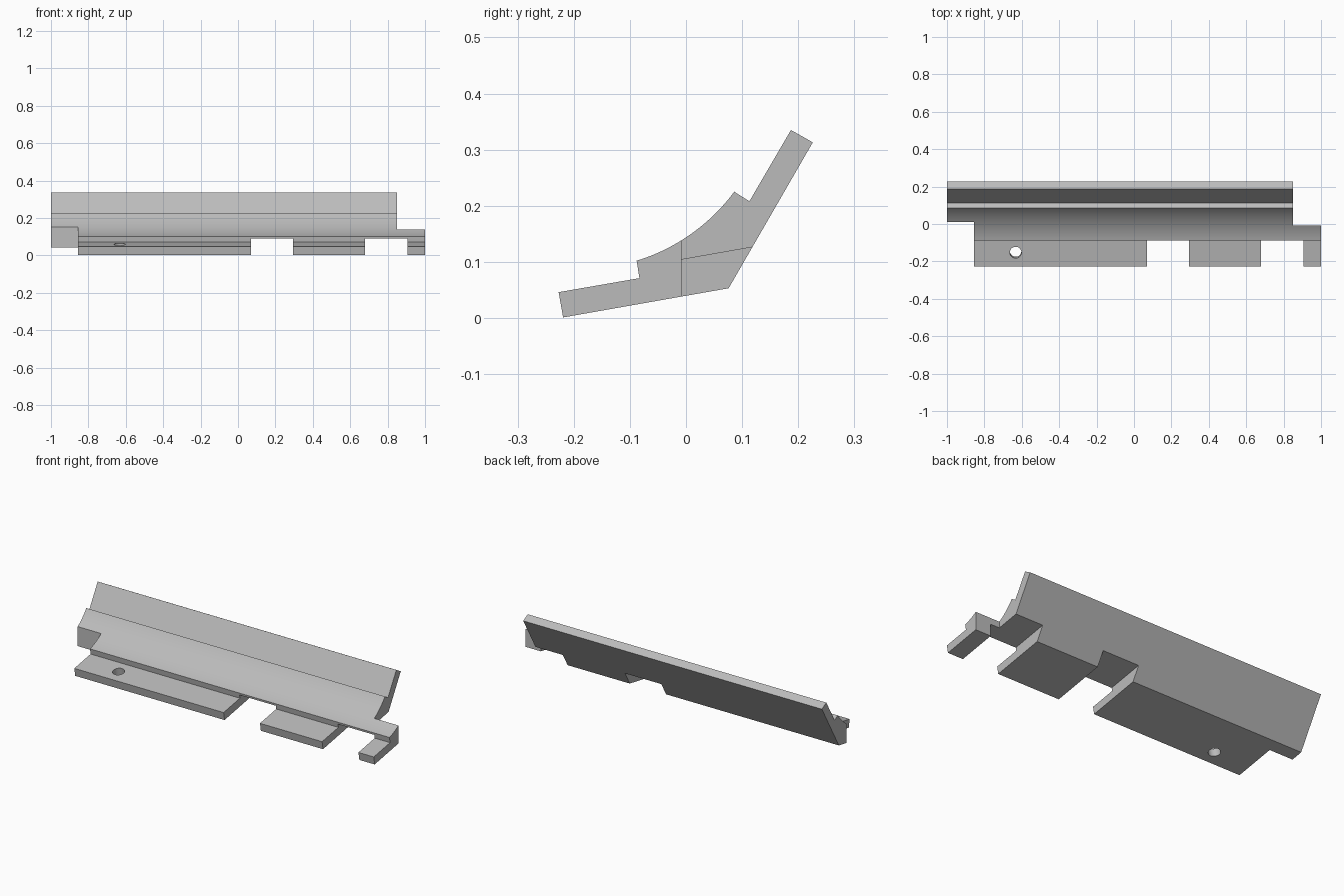
import bpy, bmesh, math
from mathutils import Vector, Matrix

cube = bpy.data.objects.get("Cube")
if cube:
    bpy.data.objects.remove(cube, do_unlink=True)

grey = bpy.data.materials.new("light grey")
grey.use_nodes = True
colour = (0.5, 0.5, 0.5, 1)
grey.diffuse_color = colour
grey.node_tree.nodes["Principled BSDF"].inputs["Base Color"].default_value = colour


def prism(name, outline, x0, x1):
    """Extrude a (y, z) outline along x."""
    bm = bmesh.new()
    face = bm.faces.new([bm.verts.new((x0, y, z)) for y, z in outline])
    ext = bmesh.ops.extrude_face_region(bm, geom=[face])
    moved = [v for v in ext["geom"] if isinstance(v, bmesh.types.BMVert)]
    bmesh.ops.translate(bm, verts=moved, vec=(x1 - x0, 0, 0))
    bmesh.ops.recalc_face_normals(bm, faces=bm.faces)
    mesh = bpy.data.meshes.new(name)
    bm.to_mesh(mesh)
    bm.free()
    mesh.materials.append(grey)
    obj = bpy.data.objects.new(name, mesh)
    bpy.context.collection.objects.link(obj)
    return obj


def arc(a, b, sag, steps):
    """Points of a circular arc from a to b bulging right of the chord."""
    a, b = Vector(a), Vector(b)
    chord = b - a
    half = chord.length / 2
    radius = (half ** 2 + sag ** 2) / (2 * sag)
    side = Vector((chord.y, -chord.x)).normalized()
    centre = (a + b) / 2 - side * (radius - sag)
    spread = math.asin(half / radius)
    along = chord.normalized()
    angles = [spread * (2 * i / steps - 1) for i in range(steps + 1)]
    return [tuple(centre + radius * (side * math.cos(t) + along * math.sin(t)))
            for t in angles]


def cut(target, cutter):
    cutter.hide_render = True
    mod = target.modifiers.new("cut", "BOOLEAN")
    mod.operation = "DIFFERENCE"
    mod.solver = "EXACT"
    mod.object = cutter
    bpy.context.view_layer.objects.active = target
    bpy.ops.object.modifier_apply(modifier=mod.name)
    bpy.data.objects.remove(cutter, do_unlink=True)


# Bent strip: sloped flange, curved rib, upright wall
profile = [(-0.219, 0.001), (0.076, 0.053), (0.226, 0.313), (0.187, 0.335), (0.113, 0.208)]
profile += arc((-0.088, 0.102), (0.086, 0.225), 0.017, 24)[::-1]
profile += [(-0.083, 0.071), (-0.227, 0.046)]
strip = prism("angled_strip", profile, -1, 1)

# Stepped ends
cut(strip, prism("left_step", [(-1, -1), (0.01, -1), (0.01, 1), (-1, 1)], -1.1, -0.855))
cut(strip, prism("right_step", [(-0.008, -1), (1, -1), (1, 1), (-0.008, 1)], 0.85, 1.1))

# Notches running under the rib, parallel to the flange
slope = math.tan(math.radians(10))
notch = [(y, 0.104 + slope * (y + 0.008)) for y in (-0.4, 0.4)] + [(0.4, -0.3), (-0.4, -0.3)]
for x0, x1 in ((0.07, 0.295), (0.68, 0.905)):
    cut(strip, prism("notch", notch, x0, x1))

# Screw hole square to the flange
bm = bmesh.new()
bmesh.ops.create_cone(bm, cap_ends=True, segments=32, radius1=0.031, radius2=0.031, depth=0.2,
                      matrix=Matrix.Translation((-0.633, -0.148, 0.035))
                      @ Matrix.Rotation(math.radians(10), 4, "X"))
mesh = bpy.data.meshes.new("hole")
bm.to_mesh(mesh)
bm.free()
mesh.materials.append(grey)
hole = bpy.data.objects.new("hole", mesh)
bpy.context.collection.objects.link(hole)
cut(strip, hole)

# Smooth curve, crisp edges
bpy.ops.object.select_all(action="DESELECT")
strip.select_set(True)
bpy.context.view_layer.objects.active = strip
bpy.ops.object.shade_smooth_by_angle(angle=math.radians(20))
